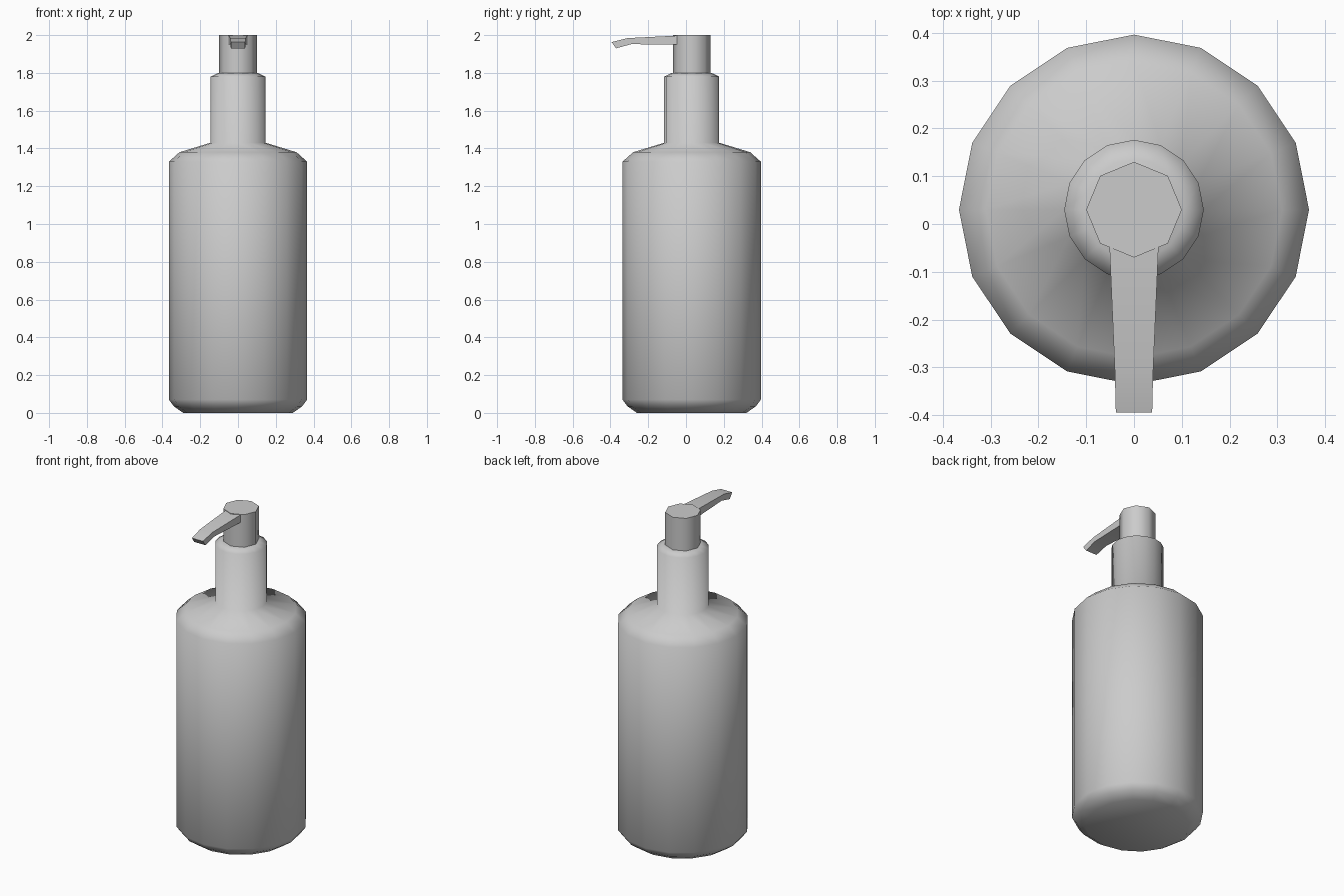
import bpy, bmesh, math
from mathutils import Vector

old = bpy.data.objects.get("Cube")
if old:
    bpy.data.objects.remove(old, do_unlink=True)

AXIS_Y = 0.03  # bottle axis, set back to balance the spout

grey = bpy.data.materials.new("plain grey")
grey.use_nodes = True
colour = (0.6, 0.6, 0.6, 1)
grey.diffuse_color = colour
grey.node_tree.nodes["Principled BSDF"].inputs["Base Color"].default_value = colour


def finish(name, bm, angle):
    bmesh.ops.recalc_face_normals(bm, faces=bm.faces)
    mesh = bpy.data.meshes.new(name)
    bm.to_mesh(mesh)
    bm.free()
    mesh.materials.append(grey)
    obj = bpy.data.objects.new(name, mesh)
    bpy.context.collection.objects.link(obj)
    bpy.ops.object.select_all(action='DESELECT')
    obj.select_set(True)
    bpy.context.view_layer.objects.active = obj
    bpy.ops.object.shade_smooth_by_angle(angle=math.radians(angle))
    return obj


def loft(name, rings, angle):
    """Skin a list of closed rings and cap both ends."""
    bm = bmesh.new()
    loops = [[bm.verts.new(p) for p in ring] for ring in rings]
    n = len(loops[0])
    for a, b in zip(loops, loops[1:]):
        for i in range(n):
            j = (i + 1) % n
            bm.faces.new((a[i], a[j], b[j], b[i]))
    bm.faces.new(loops[0][::-1])
    bm.faces.new(loops[-1])
    return finish(name, bm, angle)


def circle(radius, z, sides):
    steps = [2 * math.pi * i / sides for i in range(sides)]
    return [Vector((radius * math.sin(t), AXIS_Y + radius * math.cos(t), z)) for t in steps]


def turned(name, profile, sides, angle):
    return loft(name, [circle(r, z, sides) for r, z in profile], angle)


# Bottle: chamfered base, straight wall, sloping shoulder and collar in one skin
turned("bottle_and_collar", [
    (0.29, 0), (0.34, 0.035), (0.366, 0.07),
    (0.366, 1.33), (0.31, 1.38), (0.146, 1.43),
    (0.146, 1.78), (0.105, 1.80)], 16, 80)

# Pump head: plain eight-sided post
turned("pump_head", [(0.1, 1.79), (0.1, 2.0)], 8, 80)

# Spout: tapering box that bends down at the tip
# (half width, top y, top z, bottom y, bottom z)
sections = [
    (0.052, -0.03, 1.998, -0.03, 1.95),
    (0.04, -0.31, 1.984, -0.29, 1.952),
    (0.038, -0.394, 1.963, -0.37, 1.93)]
loft("spout", [
    [(-w, ty, tz), (w, ty, tz), (w, by, bz), (-w, by, bz)]
    for w, ty, tz, by, bz in sections], 60)
